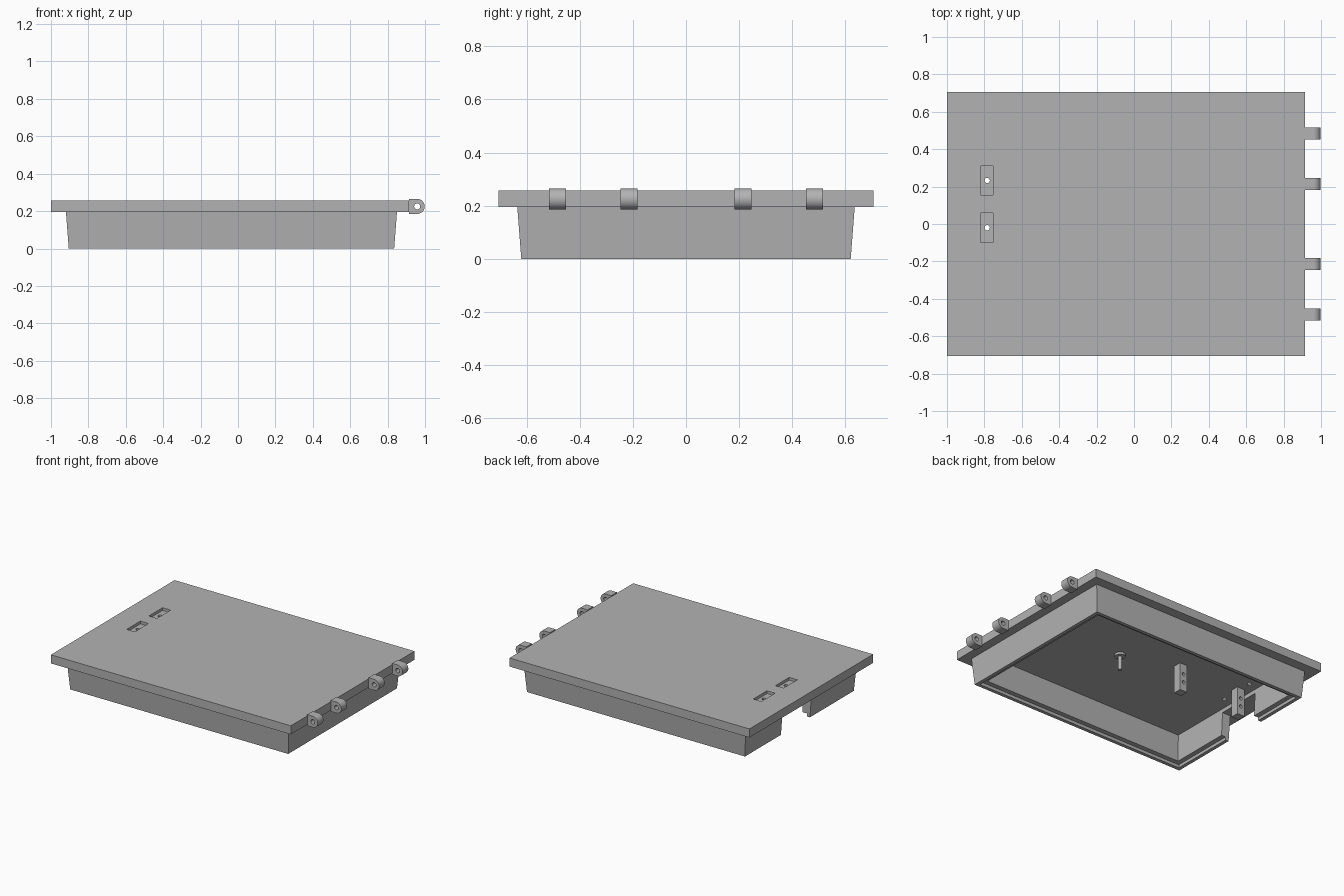
import bpy, bmesh
from math import pi, sin, cos
from mathutils import Matrix, Vector

if "Cube" in bpy.data.objects:
    bpy.data.objects.remove(bpy.data.objects["Cube"])

GREY = (0.45, 0.45, 0.45, 1)
grey = bpy.data.materials.new("plain_grey")
grey.use_nodes = True
grey.diffuse_color = GREY
grey.node_tree.nodes["Principled BSDF"].inputs["Base Color"].default_value = GREY

TOP, UNDER, CEILING = 0.257, 0.195, 0.225


def finish(name, bm):
    bmesh.ops.recalc_face_normals(bm, faces=bm.faces)
    mesh = bpy.data.meshes.new(name)
    bm.to_mesh(mesh)
    bm.free()
    mesh.materials.append(grey)
    obj = bpy.data.objects.new(name, mesh)
    bpy.context.collection.objects.link(obj)
    return obj


def select(obj):
    bpy.ops.object.select_all(action="DESELECT")
    obj.select_set(True)
    bpy.context.view_layer.objects.active = obj


def smooth(obj):
    select(obj)
    bpy.ops.object.shade_smooth_by_angle(angle=pi / 6)


def box(name, lo, hi):
    lo, hi = Vector(lo), Vector(hi)
    bm = bmesh.new()
    bmesh.ops.create_cube(bm, size=1, matrix=Matrix.Translation((lo + hi) / 2)
                          @ Matrix.Diagonal((*(hi - lo), 1)))
    return finish(name, bm)


def rod(name, centre, radius, length, axis="Z"):
    bm = bmesh.new()
    turn = Matrix.Rotation(pi / 2, 4, "X") if axis == "Y" else Matrix.Identity(4)
    bmesh.ops.create_cone(bm, cap_ends=True, segments=32, radius1=radius,
                          radius2=radius, depth=length,
                          matrix=Matrix.Translation(centre) @ turn)
    return finish(name, bm)


def cut(obj, cutters):
    for cutter in cutters:
        cutter.hide_render = True
        mod = obj.modifiers.new("cut", "BOOLEAN")
        mod.operation = "DIFFERENCE"
        mod.solver = "EXACT"
        mod.object = cutter
        select(obj)
        bpy.ops.object.modifier_apply(modifier=mod.name)
        bpy.data.objects.remove(cutter)


# Plate with a drafted skirt: rectangular rings as (x min, x max, half depth, z)
rings = [
    (-1.0, 0.915, 0.705, TOP),
    (-1.0, 0.915, 0.705, UNDER),
    (-0.92, 0.85, 0.635, UNDER),
    (-0.905, 0.835, 0.62, 0),
    (-0.88, 0.81, 0.595, 0),
    (-0.88, 0.81, 0.595, 0.022),
    (-0.845, 0.775, 0.56, 0.022),
    (-0.855, 0.785, 0.57, CEILING),
]
bm = bmesh.new()
loops = [[bm.verts.new(p) for p in ((a, -d, z), (b, -d, z), (b, d, z), (a, d, z))]
         for a, b, d, z in rings]
for r, s in zip(loops, loops[1:]):
    for i in range(4):
        j = (i + 1) % 4
        bm.faces.new((r[i], r[j], s[j], s[i]))
bm.faces.new(loops[0])
bm.faces.new(loops[-1])
cover = finish("cover_plate", bm)

# Skirt notch, two shallow pockets and their screw holes
cutters = [box("notch_cutter", (-1.1, -0.12, -0.1), (-0.8, 0.21, UNDER))]
for y in (0.233, -0.02):
    cutters.append(box("pocket_cutter", (-0.82, y - 0.078, 0.237), (-0.755, y + 0.078, 0.3)))
    cutters.append(rod("hole_cutter", (-0.785, y, 0.22), 0.014, 0.2))
cut(cover, cutters)

# Hinge knuckles: half-round profile extruded along y, bored through
R, HX, HZ = 0.04, 0.958, 0.225
profile = [(0.913, HZ - R)]
profile += [(HX + R * cos(t), HZ + R * sin(t))
            for t in (-pi / 2 + pi * i / 20 for i in range(21))]
profile.append((0.913, HZ + R))
for n, y in enumerate((-0.484, -0.215, 0.215, 0.484), 1):
    bm = bmesh.new()
    face = bm.faces.new([bm.verts.new((x, y - 0.032, z)) for x, z in profile])
    out = bmesh.ops.extrude_face_region(bm, geom=[face])["geom"]
    bmesh.ops.translate(bm, vec=(0, 0.064, 0),
                        verts=[v for v in out if isinstance(v, bmesh.types.BMVert)])
    knuckle = finish(f"hinge_knuckle_{n}", bm)
    cut(knuckle, [rod("bore_cutter", (HX, y, HZ), 0.016, 0.2, "Y")])
    smooth(knuckle)

# Hanging blocks with two cross holes each
for n, x in enumerate((-0.775, -0.288), 1):
    y = 0.13
    block = box(f"mounting_block_{n}", (x - 0.03, y - 0.03, 0.025),
                (x + 0.03, y + 0.03, CEILING + 0.005))
    cut(block, [rod("cross_hole_cutter", (x, y, z), 0.012, 0.2, "Y") for z in (0.09, 0.15)])
    smooth(block)

# Central stud with its washer
smooth(rod("stud_washer", (0.11, -0.01, CEILING - 0.007), 0.036, 0.018))
smooth(rod("stud", (0.11, -0.01, CEILING - 0.055), 0.013, 0.12))
